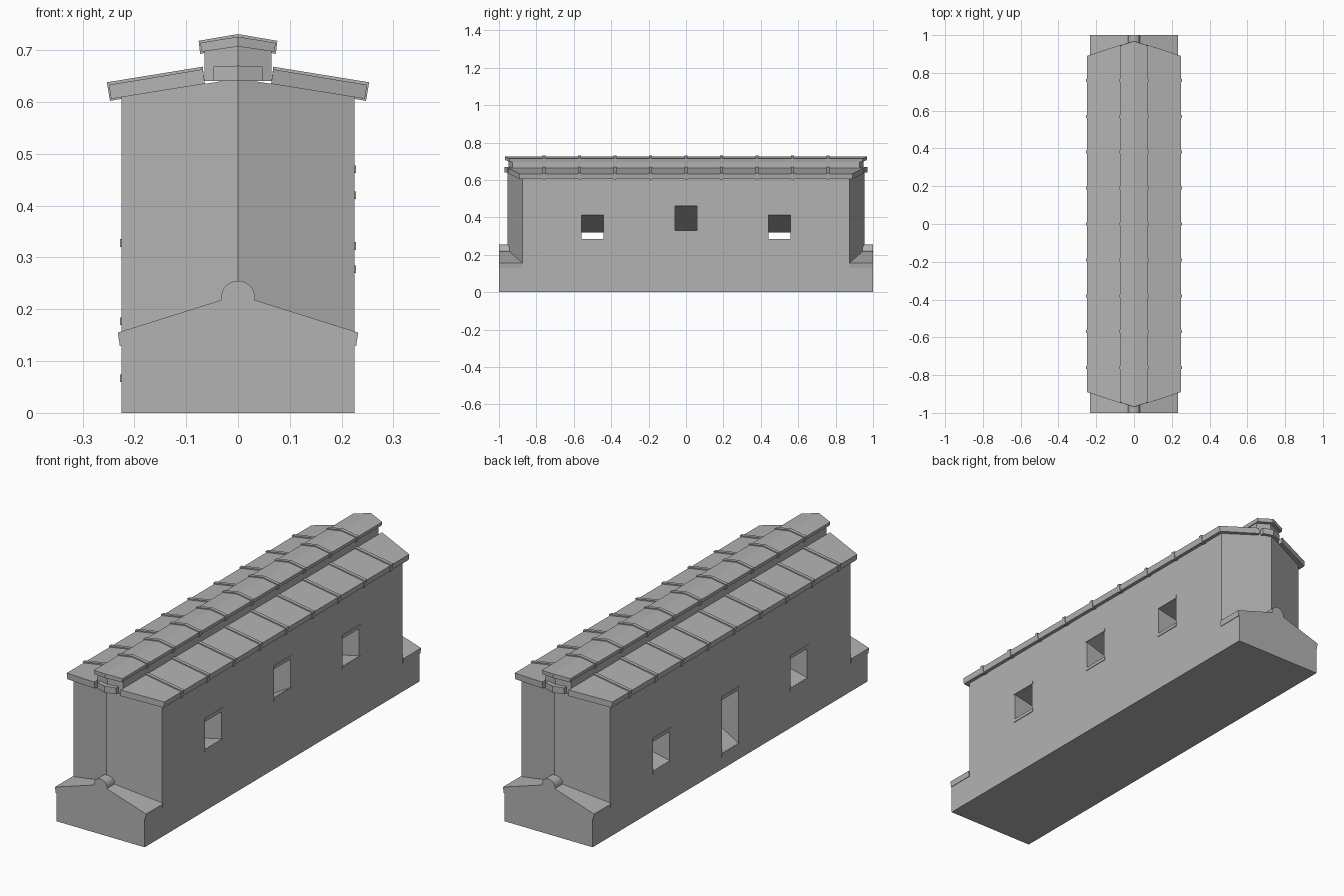
import bpy, bmesh
from mathutils import Vector

if "Cube" in bpy.data.objects:
    bpy.data.objects.remove(bpy.data.objects["Cube"], do_unlink=True)

stone = bpy.data.materials.new("stone grey")
stone.use_nodes = True
GREY = (0.45, 0.45, 0.45, 1)
stone.diffuse_color = GREY
stone.node_tree.nodes["Principled BSDF"].inputs["Base Color"].default_value = GREY


def finish(name, bm):
    bmesh.ops.recalc_face_normals(bm, faces=bm.faces)
    mesh = bpy.data.meshes.new(name)
    bm.to_mesh(mesh)
    bm.free()
    mesh.materials.append(stone)
    obj = bpy.data.objects.new(name, mesh)
    bpy.context.collection.objects.link(obj)
    return obj


def add_prism(bm, profile, y0, y1, k0=0, k1=0):
    """Run a half profile (x, z) along y, mirrored; ends swept back by k * x."""
    n = len(profile)
    for side in (1, -1):
        a = [bm.verts.new((side * x, y0 + k0 * x, z)) for x, z in profile]
        b = [bm.verts.new((side * x, y1 - k1 * x, z)) for x, z in profile]
        bm.faces.new(a)
        bm.faces.new(b)
        for i in range(n):
            j = (i + 1) % n
            if profile[i][0] > 0 or profile[j][0] > 0:
                bm.faces.new((a[i], a[j], b[j], b[i]))
    bmesh.ops.remove_doubles(bm, verts=bm.verts, dist=0.0001)


def prism(name, profile, half, k=0):
    bm = bmesh.new()
    add_prism(bm, profile, -half, half, k, k)
    return finish(name, bm)


def add_box(bm, centre, size):
    for v in bmesh.ops.create_cube(bm, size=1)["verts"]:
        v.co = Vector(c + s * p for c, s, p in zip(centre, size, v.co))


# Base and the wall standing on it, pointed at both ends
HALF = 0.225
base = prism("base", [(0, 0), (HALF, 0), (HALF, 0.15), (0, 0.22)], 1)
wall = prism("wall", [(0, 0.22), (HALF, 0.15), (HALF, 0.61), (0, 0.645)], 0.955, 0.355)

# Sloping openings: y, (bottom, top) on the left, (bottom, top) on the right
openings = [(-0.5, (0.285, 0.412), (0.185, 0.32)),
            (0, (0.33, 0.462), (0.075, 0.32)),
            (0.5, (0.285, 0.412), (0.185, 0.32))]
bm_cut, bm_trim = bmesh.new(), bmesh.new()
for y, left, right in openings:
    for v in bmesh.ops.create_cube(bm_cut, size=2)["verts"]:
        level = 1 if v.co.z > 0 else 0
        middle = (left[level] + right[level]) / 2
        slope = (left[level] - right[level]) / 2
        t = v.co.x * 1.1
        v.co = (HALF * t, y + 0.06 * v.co.y, middle + slope * t)
    for x, (low, high) in ((HALF, left), (-HALF, right)):
        for z in (low - 0.008, high + 0.008):
            add_box(bm_trim, (x, y, z), (0.006, 0.13, 0.015))
finish("lintels_and_sills", bm_trim)
cutter = finish("opening_cutter", bm_cut)
cutter.hide_render = True
for obj in (base, wall):
    mod = obj.modifiers.new("openings", "BOOLEAN")
    mod.operation = "DIFFERENCE"
    mod.solver = "EXACT"
    mod.object = cutter
    bpy.context.view_layer.objects.active = obj
    bpy.ops.object.modifier_apply(modifier=mod.name)
bpy.data.objects.remove(cutter, do_unlink=True)

# Roof slopes, ridge wall and ridge cap
SWEEP = 0.33
prism("roof_slopes", [(0.245, 0.606), (0.249, 0.633), (0.068, 0.663), (0.064, 0.635)], 0.972, SWEEP)
prism("ridge_wall", [(0, 0.64), (0.065, 0.64), (0.065, 0.702), (0, 0.715)], 0.95, SWEEP)
prism("ridge_cap", [(0, 0.707), (0.07, 0.697), (0.073, 0.714), (0, 0.726)], 0.968, SWEEP)
prism("ridge_end_block", [(0, 0.64), (0.047, 0.64), (0.047, 0.668), (0, 0.67)], 0.97, SWEEP)

# Raised ribs across the roof and the ridge
bm_roof, bm_ridge = bmesh.new(), bmesh.new()
for i in range(-4, 5):
    y = i * 0.19
    add_prism(bm_roof, [(0.247, 0.602), (0.253, 0.638), (0.068, 0.668), (0.064, 0.635)],
              y - 0.008, y + 0.008)
    add_prism(bm_ridge, [(0, 0.704), (0.073, 0.693), (0.076, 0.718), (0, 0.731)],
              y - 0.008, y + 0.008)
finish("roof_ribs", bm_roof)
finish("ridge_ribs", bm_ridge)

# Sloped coping with a drip lip and a round ridge at each end of the base
for name, s in (("front", -1), ("back", 1)):
    bm = bmesh.new()
    inner, outer = s * 0.95, s * 1.0
    add_prism(bm, [(0, 0.218), (HALF, 0.148), (0.222, 0.13), (0.228, 0.129),
                   (0.232, 0.155), (0, 0.228)], outer, inner, 0, s * 0.33)
    finish(name + "_coping", bm)
    bpy.ops.mesh.primitive_cylinder_add(vertices=24, radius=0.033, depth=0.06,
                                        location=(0, s * 0.97, 0.222),
                                        rotation=(1.5708, 0, 0))
    roll = bpy.context.object
    roll.name = name + "_round_ridge"
    bm = bmesh.new()
    bm.from_mesh(roll.data)
    bmesh.ops.bisect_plane(bm, geom=bm.verts[:] + bm.edges[:] + bm.faces[:],
                           plane_co=(0, 0, 0), plane_no=(0, s, 0), dist=0)
    # Keep only the part above the coping
    bmesh.ops.translate(bm, verts=bm.verts, vec=(0, 0, 0))
    for v in bm.verts:
        if v.co.y < -0.004:
            v.co.y = -0.004
    bm.to_mesh(roll.data)
    bm.free()
    roll.data.materials.append(stone)
    bpy.ops.object.shade_smooth_by_angle()
